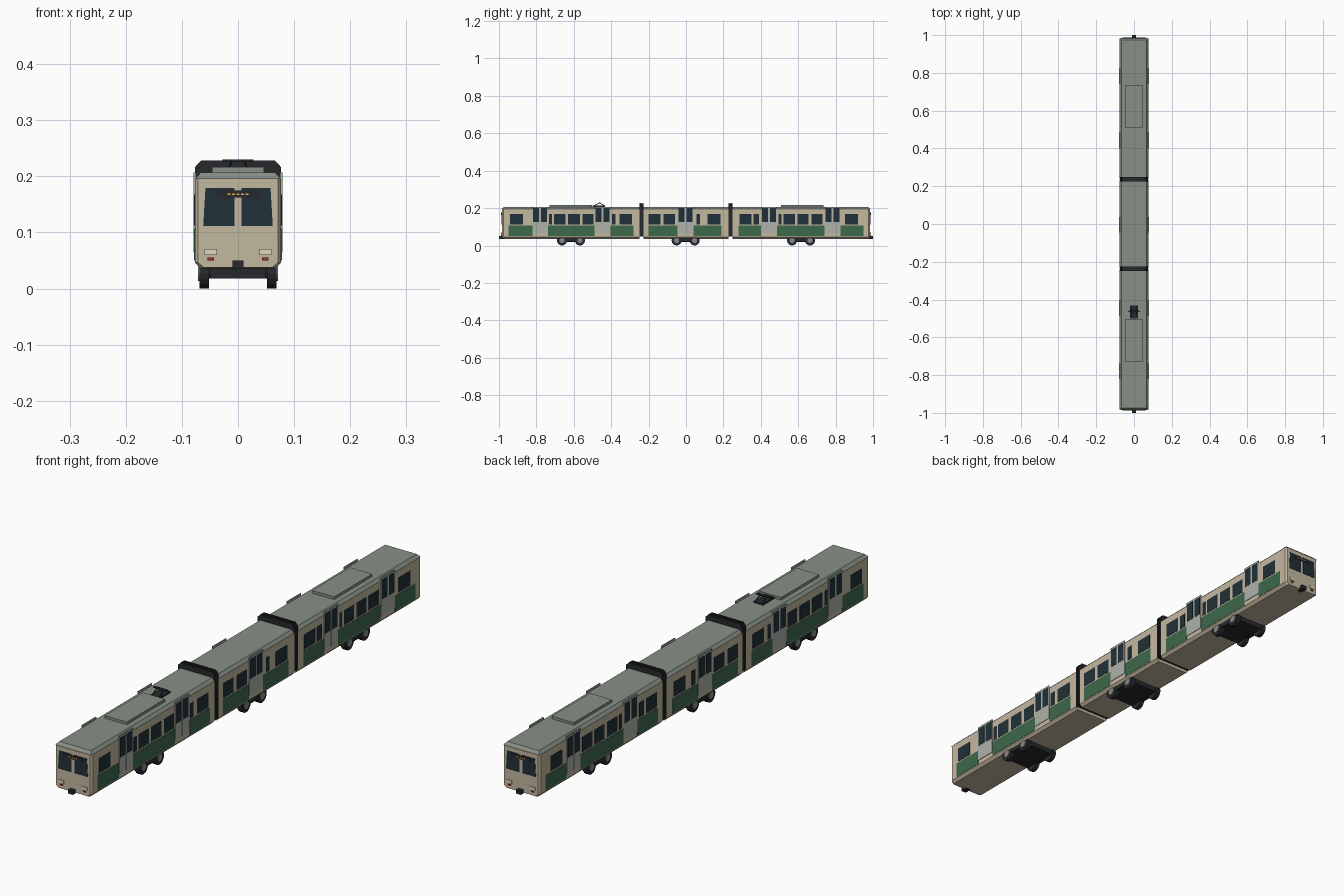
import bpy, bmesh, math
from mathutils import Vector

if "Cube" in bpy.data.objects:
    bpy.data.objects.remove(bpy.data.objects["Cube"])


def material(name, r, g, b):
    m = bpy.data.materials.new(name)
    m.diffuse_color = (r, g, b, 1)
    m.use_nodes = True
    m.node_tree.nodes["Principled BSDF"].inputs["Base Color"].default_value = m.diffuse_color
    return m


CREAM = material("cream", 0.55, 0.48, 0.35)
GREEN = material("green", 0.045, 0.14, 0.07)
ROOF = material("roof_grey", 0.24, 0.28, 0.24)
GLASS = material("dark_glass", 0.015, 0.03, 0.04)
DOOR = material("door_grey", 0.42, 0.45, 0.40)
DARK = material("dark_metal", 0.02, 0.022, 0.025)
STEEL = material("steel", 0.25, 0.26, 0.26)
LAMP = material("lamp", 0.75, 0.66, 0.5)
RED = material("red", 0.3, 0.03, 0.03)
AMBER = material("amber", 0.8, 0.45, 0.08)


def loft(name, rings, mat):
    """Skin a row of equal point rings and cap both ends."""
    bm = bmesh.new()
    vs = [[bm.verts.new(p) for p in r] for r in rings]
    n = len(rings[0])
    for a, b in zip(vs, vs[1:]):
        for i in range(n):
            j = (i + 1) % n
            bm.faces.new((a[i], a[j], b[j], b[i]))
    bm.faces.new(vs[0])
    bm.faces.new(vs[-1])
    bmesh.ops.recalc_face_normals(bm, faces=bm.faces)
    me = bpy.data.meshes.new(name)
    bm.to_mesh(me)
    bm.free()
    me.materials.append(mat)
    ob = bpy.data.objects.new(name, me)
    bpy.context.collection.objects.link(ob)
    return ob


def prism(name, xz, y0, y1, mat):
    return loft(name, [[(x, y, z) for x, z in xz] for y in (y0, y1)], mat)


def box(name, x0, x1, y0, y1, z0, z1, mat):
    return prism(name, [(x0, z0), (x1, z0), (x1, z1), (x0, z1)], y0, y1, mat)


def cyl_x(name, x0, x1, y, z, r, mat, n=16):
    ring = [(y + r * math.cos(2 * math.pi * i / n), z + r * math.sin(2 * math.pi * i / n)) for i in range(n)]
    return loft(name, [[(x, a, b) for a, b in ring] for x in (x0, x1)], mat)


def rod(name, a, b, r, mat):
    a, b = Vector(a), Vector(b)
    q = (b - a).to_track_quat('Z', 'Y')
    ring = [q @ Vector((r * math.cos(i * math.pi / 3), r * math.sin(i * math.pi / 3), 0)) for i in range(6)]
    return loft(name, [[p + c for p in ring] for c in (a, b)], mat)


W = 0.077  # half width of the car wall


def car(name, y0, y1, cab0, cab1):
    # body shell, corners chamfered at the cab ends
    def section(y, inset):
        w = W - inset
        b = 0.036 + inset * 0.3
        return [(-w + 0.010, y, b), (w - 0.010, y, b), (w, y, 0.046),
                (w, y, 0.196), (-w, y, 0.196), (-w, y, 0.046)]
    rings = []
    if cab0:
        rings.append(section(y0, 0.006))
    rings.append(section(y0 + (0.008 if cab0 else 0), 0))
    rings.append(section(y1 - (0.008 if cab1 else 0), 0))
    if cab1:
        rings.append(section(y1, 0.006))
    loft(name + "_body", rings, CREAM)
    # roof with sloped shoulders
    a0, a1 = y0 + 0.002 * cab0, y1 - 0.002 * cab1
    b0, b1 = y0 + 0.012 * cab0, y1 - 0.012 * cab1
    lo, hi = W - 0.001, W - 0.011
    loft(name + "_roof", [
        [(-lo, a0, 0.196), (lo, a0, 0.196), (lo, a1, 0.196), (-lo, a1, 0.196)],
        [(-hi, b0, 0.207), (hi, b0, 0.207), (hi, b1, 0.207), (-hi, b1, 0.207)]], ROOF)


car("front_car", -0.985, -0.249, 1, 0)
car("middle_car", -0.226, 0.226, 0, 0)
car("rear_car", 0.249, 0.985, 0, 1)

doors = [-0.78, -0.446, -0.003, 0.444, 0.783]
windows = [(-0.94, -0.872), (-0.733, -0.716), (-0.705, -0.644), (-0.63, -0.568), (-0.553, -0.495),
           (-0.396, -0.376), (-0.355, -0.288), (-0.2, -0.137), (-0.12, -0.058), (0.056, 0.076),
           (0.115, 0.185), (0.285, 0.35), (0.362, 0.39), (0.495, 0.51), (0.522, 0.582),
           (0.597, 0.655), (0.67, 0.73), (0.85, 0.92)]
bands = [(-0.95, -0.28), (-0.2, 0.19), (0.28, 0.95)]


def side_box(name, s, d0, d1, y0, y1, z0, z1, mat):
    box(name, *sorted((s * d0, s * d1)), y0, y1, z0, z1, mat)


for s, side in ((1, "right"), (-1, "left")):
    # green lower band, broken by the doors
    for y0, y1 in bands:
        start = y0
        for d in [d for d in doors if y0 < d < y1] + [None]:
            end = y1 if d is None else d - 0.042
            side_box(side + "_green_band", s, W - 0.002, W + 0.001, start, end, 0.05, 0.107, GREEN)
            start = end if d is None else d + 0.042
    for y0, y1 in windows:
        side_box(side + "_window", s, W - 0.002, W + 0.001, y0, y1, 0.112, 0.168, GLASS)
    # double leaf doors with tall glass
    for d in doors:
        for k in (-1, 1):
            c = d + k * 0.0207
            side_box(side + "_door_leaf", s, W - 0.002, W + 0.002, c - 0.02, c + 0.02, 0.064, 0.207, DOOR)
            side_box(side + "_door_glass", s, W, W + 0.0027, c - 0.016, c + 0.016, 0.125, 0.2, GLASS)

# cab ends: windscreen, sign, lamps and coupler
for e, end in ((-1, "front"), (1, "rear")):
    f0, f1 = e * 0.98, e * 0.9865
    for s in (1, -1):
        prism(end + "_windscreen", [(s * 0.006, 0.111), (s * 0.062, 0.111), (s * 0.058, 0.179), (s * 0.006, 0.179)],
              f0, f1, GLASS)
        prism(end + "_headlight", [(s * 0.037, 0.06), (s * 0.06, 0.06), (s * 0.06, 0.07), (s * 0.037, 0.07)],
              f0, e * 0.988, LAMP)
        prism(end + "_tail_light", [(s * 0.043, 0.05), (s * 0.054, 0.05), (s * 0.054, 0.055), (s * 0.043, 0.055)],
              f0, e * 0.988, RED)
    box(end + "_sign", -0.04, 0.04, f0, e * 0.988, 0.162, 0.175, DARK)
    for i in range(5):
        x = (i - 2) * 0.008
        box(end + "_sign_light", x - 0.0025, x + 0.0025, f0, e * 0.9885, 0.1665, 0.1695, AMBER)
    box(end + "_coupler", -0.01, 0.01, e * 0.97, e * 1.0, 0.035, 0.05, DARK)

# ribbed bellows between the cars
for c in (-0.2375, 0.2375):
    for i in range(5):
        y = c + (i - 2) * 0.0046
        g = 0 if i % 2 == 0 else 0.004
        w, t = 0.077 - g, 0.228 - g
        prism("bellows_rib", [(-w, 0.048), (w, 0.048), (w, t - 0.012), (w - 0.011, t),
                              (-w + 0.011, t), (-w, t - 0.012)], y - 0.0023, y + 0.0023, DARK)

# bogies with wheels and hubs
for c in (-0.615, -0.002, 0.615):
    box("bogie_frame", -0.05, 0.05, c - 0.07, c + 0.07, 0.018, 0.038, DARK)
    for s in (1, -1):
        side_box("bogie_side_beam", s, 0.045, 0.068, c - 0.045, c + 0.045, 0.022, 0.038, DARK)
        for k in (-1, 1):
            y = c + k * 0.048
            cyl_x("wheel", s * 0.052, s * 0.069, y, 0.027, 0.027, DARK)
            cyl_x("wheel_hub", s * 0.068, s * 0.071, y, 0.027, 0.014, STEEL, 12)
    for k in (-1, 1):
        cyl_x("axle", -0.055, 0.055, c + k * 0.048, 0.027, 0.009, DARK, 8)

# roof equipment boxes
for y0, y1 in ((-0.73, -0.502), (0.508, 0.736)):
    box("roof_unit", -0.046, 0.046, y0, y1, 0.205, 0.217, ROOF)

# folded pantograph
box("pantograph_base", -0.02, 0.02, -0.5, -0.432, 0.206, 0.213, DARK)
for s in (1, -1):
    for y in (-0.492, -0.436):
        rod("pantograph_arm", (s * 0.016, y, 0.213), (s * 0.012, -0.462, 0.227), 0.002, DARK)
box("pantograph_head", -0.028, 0.028, -0.467, -0.457, 0.226, 0.230, DARK)
